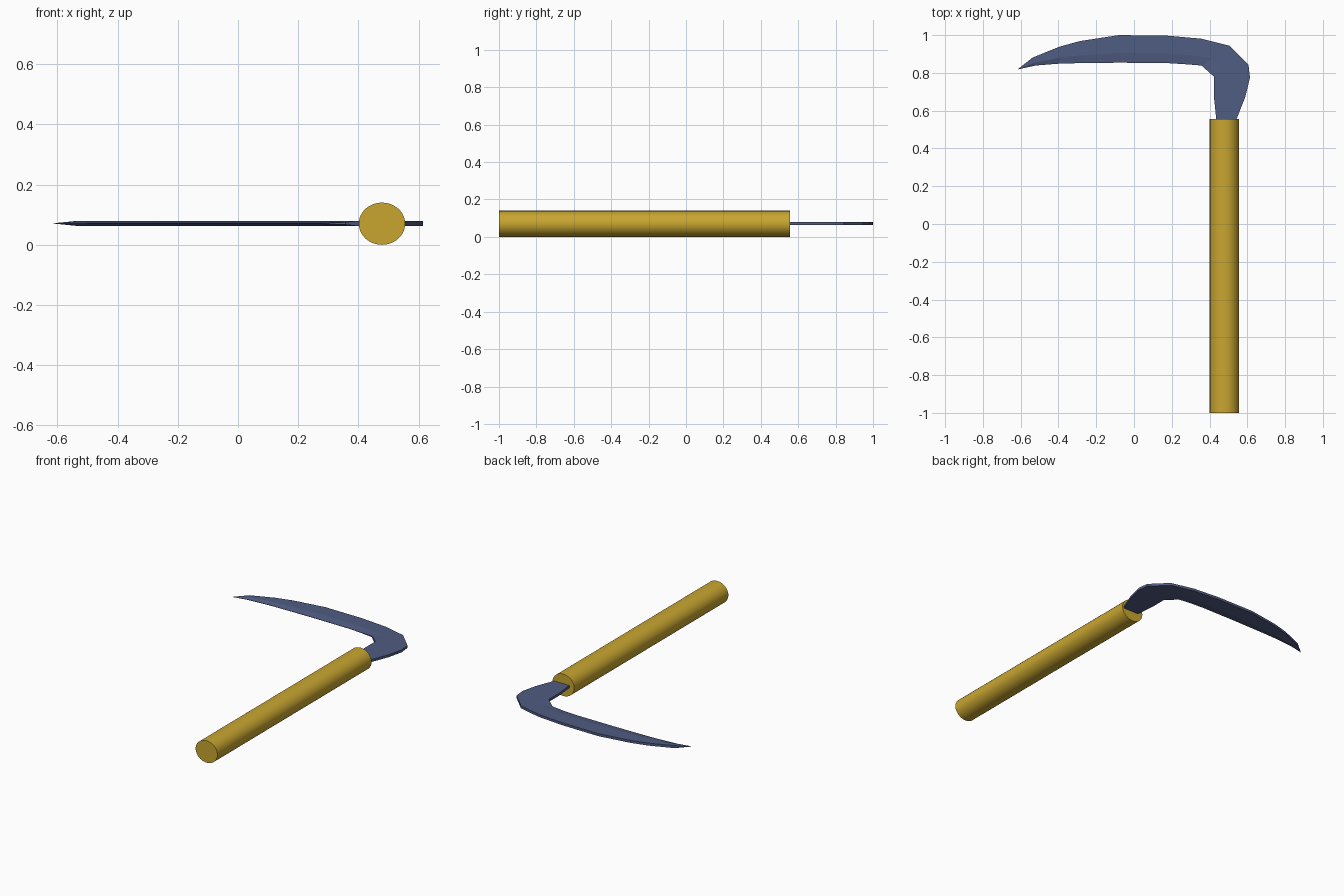
import bpy, bmesh, math
from mathutils import Vector

if "Cube" in bpy.data.objects:
    bpy.data.objects.remove(bpy.data.objects["Cube"])

Z = 0.071          # mid plane of the blade
HALF = 0.008       # half thickness of the blade


def colour(obj, name, rgb):
    mat = bpy.data.materials.new(name)
    mat.diffuse_color = (*rgb, 1)
    mat.use_nodes = True
    mat.node_tree.nodes["Principled BSDF"].inputs["Base Color"].default_value = mat.diffuse_color
    obj.data.materials.append(mat)


# handle: slightly oval rod lying along y
bpy.ops.mesh.primitive_cylinder_add(vertices=48, radius=1, depth=1.555,
                                    location=(0.478, -0.2225, 0.07),
                                    rotation=(math.pi / 2, 0, 0))
handle = bpy.context.object
handle.name = "handle"
handle.scale = (0.077, 0.07, 1)
bpy.ops.object.transform_apply(location=False, rotation=True, scale=True)
bpy.ops.object.shade_smooth_by_angle(angle=math.radians(40))
colour(handle, "handle_gold", (0.58, 0.38, 0.03))

# blade stations: spine point, inner edge point, edge half thickness
stations = [
    ((0.537, 0.54), (0.437, 0.54), HALF),
    ((0.59, 0.675), (0.423, 0.675), HALF),
    ((0.614, 0.775), (0.423, 0.78), HALF),
    ((0.606, 0.844), (0.39, 0.81), HALF),
    ((0.505, 0.944), (0.357, 0.839), 0.004),
    ((0.357, 0.981), (0.27, 0.846), 0.001),
    ((0.177, 0.997), (0.172, 0.852), 0.001),
    ((-0.08, 1.0), (-0.077, 0.854), 0.001),
    ((-0.288, 0.968), (-0.278, 0.852), 0.001),
    ((-0.394, 0.939), (-0.394, 0.849), 0.001),
    ((-0.537, 0.881), (-0.521, 0.839), 0.001),
]

bm = bmesh.new()
rings = []
for spine, edge, e in stations:
    s, i = Vector(spine), Vector(edge)
    ridge = i.lerp(s, 0.35)
    section = [(s, HALF), (ridge, HALF), (i, e), (i, -e), (ridge, -HALF), (s, -HALF)]
    rings.append([bm.verts.new((p.x, p.y, Z + h)) for p, h in section])

# skin between stations, tang cap and pointed tip
for a, b in zip(rings, rings[1:]):
    for k in range(6):
        n = (k + 1) % 6
        bm.faces.new((a[k], a[n], b[n], b[k]))
bm.faces.new(rings[0])
tip = bm.verts.new((-0.617, 0.818, Z))
for k in range(6):
    bm.faces.new((rings[-1][k], rings[-1][(k + 1) % 6], tip))
bmesh.ops.recalc_face_normals(bm, faces=bm.faces[:])

mesh = bpy.data.meshes.new("blade")
bm.to_mesh(mesh)
bm.free()
blade = bpy.data.objects.new("blade", mesh)
bpy.context.collection.objects.link(blade)
colour(blade, "blade_steel", (0.08, 0.107, 0.223))
